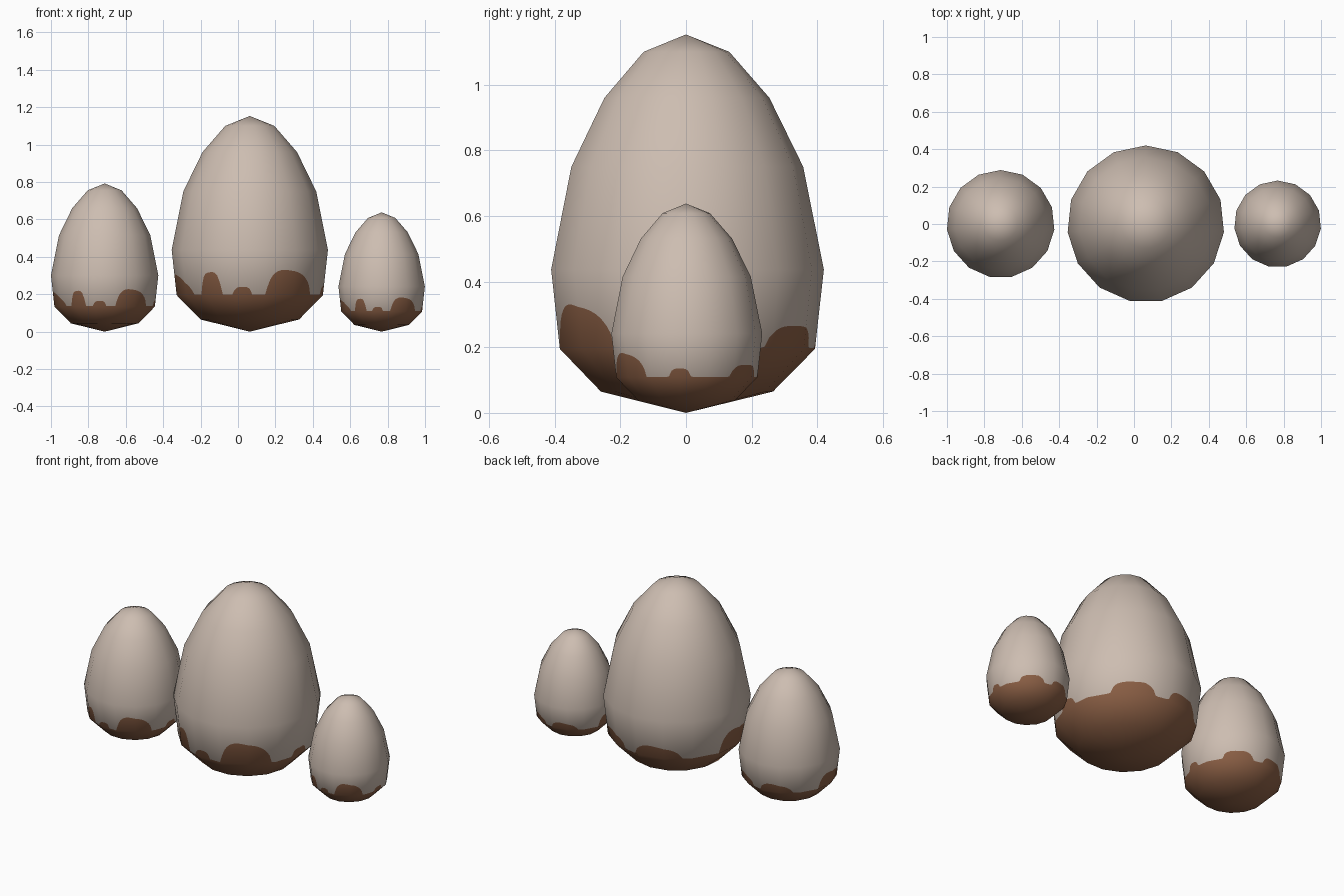
import bpy, bmesh, math
from mathutils import Vector

if "Cube" in bpy.data.objects:
    bpy.data.objects.remove(bpy.data.objects["Cube"])

SIDES, SUB = 15, 12            # low-poly sides, fine columns per side (for the paint edge)
# egg profile (radius, height), bottom to top
PROFILE = [(0, 0), (0.265, 0.065), (0.393, 0.195), (0.42, 0.437), (0.357, 0.75),
           (0.254, 0.96), (0.132, 1.10), (0, 1.153)]
# drips of the dirty edge: start angle, end angle, height at start, height at end
BLOBS = [(38, 76, 0.265, 0.265), (88, 129, 0.275, 0.25), (163, 219, 0.34, 0.265),
         (229, 247, 0.31, 0.325), (257, 272, 0.24, 0.24), (283, 326, 0.35, 0.30),
         (346, 364, 0.245, 0.245)]


def material(name, col):
    m = bpy.data.materials.new(name)
    m.diffuse_color = (*col, 1)
    m.use_nodes = True
    m.node_tree.nodes["Principled BSDF"].inputs["Base Color"].default_value = m.diffuse_color
    return m


SHELL = material("pale_shell", (0.61, 0.51, 0.44))
DIRT = material("brown_dirt", (0.27, 0.12, 0.062))


def dirt_height(deg):
    h = 0.198
    for a, b, ha, hb in BLOBS:
        for d in (deg, deg + 360):
            if a < d < b:
                t = (d - a) / (b - a)
                bump = (1 - abs(2 * t - 1) ** 3) ** 0.6
                h = max(h, 0.198 + (ha + (hb - ha) * t - 0.198) * bump)
    return h


def slope(i):
    # smooth outward normal (radial, vertical) at a profile point
    if i == 0:
        return Vector((0, -1))
    if i == len(PROFILE) - 1:
        return Vector((0, 1))
    d1 = Vector(PROFILE[i]) - Vector(PROFILE[i - 1])
    d2 = Vector(PROFILE[i + 1]) - Vector(PROFILE[i])
    t = d1.normalized() + d2.normalized()
    return Vector((t.y, -t.x)).normalized()


def egg(name, x, s):
    bm = bmesh.new()
    normals, columns = [], []

    def add(r, z, n, c):
        normals.append(Vector((c.x * n.x, c.y * n.x, n.y)).normalized())
        return bm.verts.new((x + s * r * c.x, s * r * c.y, s * z))

    last = len(PROFILE) - 1
    bottom = add(0, 0, slope(0), Vector((0, 0)))
    top = add(0, PROFILE[last][1], slope(last), Vector((0, 0)))
    for k in range(SIDES * SUB):
        side, f = divmod(k, SUB)
        a0 = math.pi / 2 + math.tau * side / SIDES
        a1 = a0 + math.tau / SIDES
        c = Vector((math.cos(a0), math.sin(a0))).lerp(Vector((math.cos(a1), math.sin(a1))), f / SUB)
        h = dirt_height(math.degrees(math.atan2(c.y, c.x)) % 360)
        col = []
        for i in range(1, last):
            r, z = PROFILE[i]
            col.append(add(r, z, slope(i), c))
            if i == 2:         # extra ring that follows the dirt edge
                r2, z2 = PROFILE[3]
                t = (h - z) / (z2 - z)
                col.append(add(r + (r2 - r) * t, h, slope(2).lerp(slope(3), t), c))
        columns.append(col)
    for k, a in enumerate(columns):
        b = columns[(k + 1) % len(columns)]
        bm.faces.new((bottom, b[0], a[0])).material_index = 1
        for i in range(len(a) - 1):
            bm.faces.new((a[i], b[i], b[i + 1], a[i + 1])).material_index = 1 if i < 2 else 0
        bm.faces.new((a[-1], b[-1], top))
    for f in bm.faces:
        f.smooth = True
    me = bpy.data.meshes.new(name)
    bm.to_mesh(me)
    bm.free()
    me.materials.append(SHELL)
    me.materials.append(DIRT)
    # smooth shading across the flat facets
    me.normals_split_custom_set_from_vertices([tuple(n) for n in normals])
    bpy.context.collection.objects.link(bpy.data.objects.new(name, me))


egg("large_egg", 0.063, 1.0)
egg("medium_egg", -0.713, 0.687)
egg("small_egg", 0.768, 0.553)
